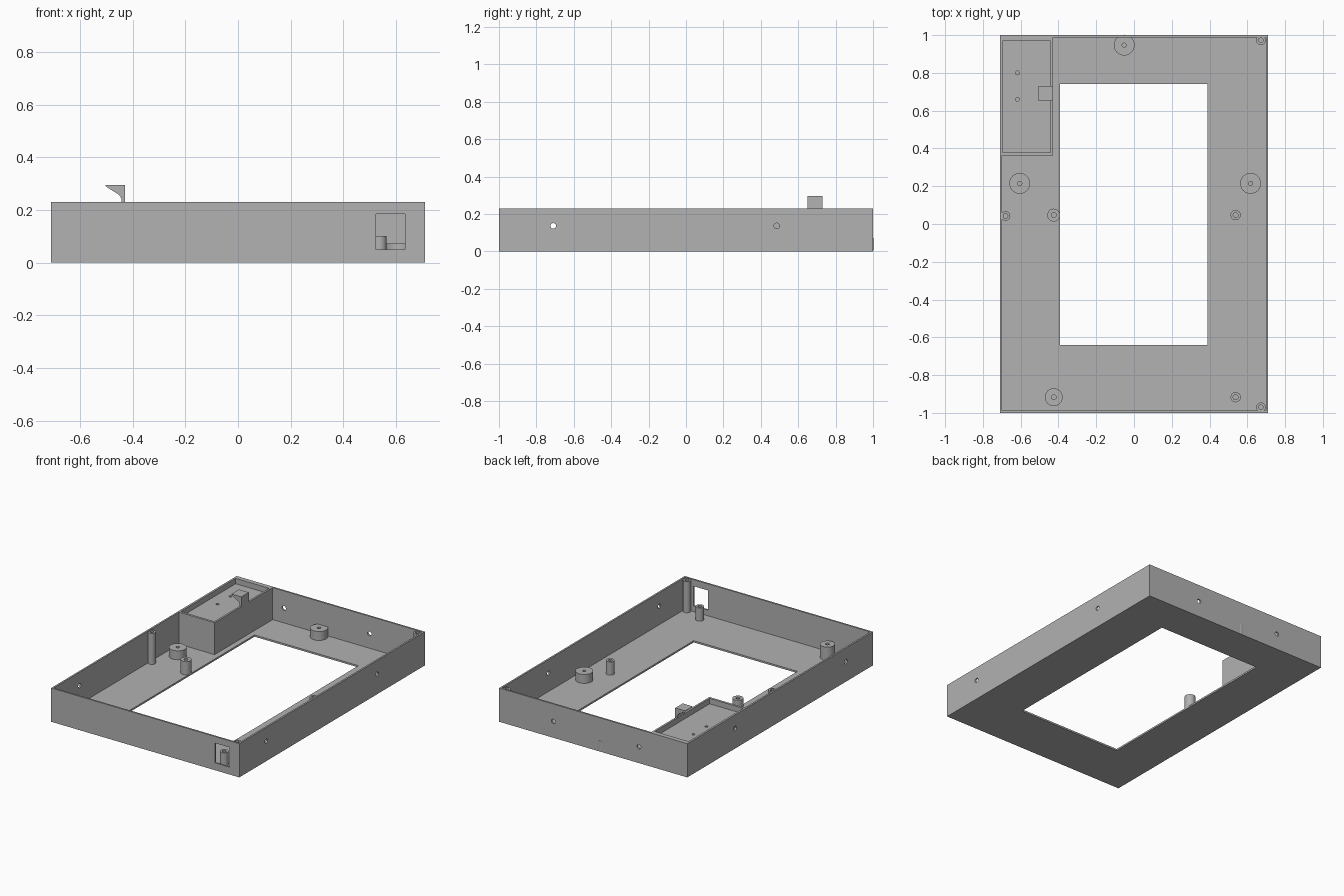
import bpy, bmesh, math
from mathutils import Matrix, Vector

old = bpy.data.objects.get("Cube")
if old:
    bpy.data.objects.remove(old, do_unlink=True)

GREY = (0.445, 0.445, 0.445, 1)
grey = bpy.data.materials.new("plain_grey")
grey.use_nodes = True
grey.diffuse_color = GREY
grey.node_tree.nodes["Principled BSDF"].inputs["Base Color"].default_value = GREY

W, L, H = 0.71, 1.0, 0.23      # half width, half length, height
T = 0.012                      # wall and floor thickness


def finish(name, bm):
    bmesh.ops.recalc_face_normals(bm, faces=bm.faces)
    mesh = bpy.data.meshes.new(name)
    bm.to_mesh(mesh)
    bm.free()
    mesh.materials.append(grey)
    ob = bpy.data.objects.new(name, mesh)
    bpy.context.scene.collection.objects.link(ob)
    return ob


def select(ob):
    bpy.ops.object.select_all(action='DESELECT')
    ob.select_set(True)
    bpy.context.view_layer.objects.active = ob


def block(name, lo, hi):
    bm = bmesh.new()
    lo, hi = Vector(lo), Vector(hi)
    bmesh.ops.create_cube(bm, size=1, matrix=Matrix.Translation((lo + hi) / 2)
                          @ Matrix.Diagonal((hi - lo).to_4d()))
    return finish(name, bm)


def rod(name, centre, radius, length, axis):
    bm = bmesh.new()
    turn = {'x': Matrix.Rotation(math.pi / 2, 4, 'Y'),
            'y': Matrix.Rotation(math.pi / 2, 4, 'X'),
            'z': Matrix.Identity(4)}[axis]
    bmesh.ops.create_cone(bm, cap_ends=True, segments=24, radius1=radius, radius2=radius,
                          depth=length, matrix=Matrix.Translation(centre) @ turn)
    return finish(name, bm)


def cut(ob, cutter):
    cutter.hide_render = True
    mod = ob.modifiers.new("cut", 'BOOLEAN')
    mod.operation = 'DIFFERENCE'
    mod.solver = 'EXACT'
    mod.object = cutter
    select(ob)
    bpy.ops.object.modifier_apply(modifier=mod.name)
    bpy.data.objects.remove(cutter, do_unlink=True)


def boss(name, x, y, radius, top, bore):
    # turned post with a blind screw hole
    bm = bmesh.new()
    profile = [(0, T), (bore, T), (bore, top), (radius, top), (radius, T / 2)]
    verts = [bm.verts.new((r, 0, z)) for r, z in profile]
    edges = [bm.edges.new(pair) for pair in zip(verts, verts[1:])]
    bmesh.ops.spin(bm, geom=verts + edges, cent=(0, 0, 0), axis=(0, 0, 1),
                   angle=math.tau, steps=32)
    bmesh.ops.remove_doubles(bm, verts=bm.verts, dist=1e-5)
    bmesh.ops.translate(bm, verts=bm.verts, vec=(x, y, 0))
    ob = finish(name, bm)
    select(ob)
    bpy.ops.object.shade_smooth_by_angle()


# Case: open tray with a screen opening, a port and screw holes in the walls
case = block("case", (-W, -L, 0), (W, L, H))
cut(case, block("cavity", (T - W, T - L, T), (W - T, L - T, 1)))
cut(case, block("screen_opening", (-0.393, -0.64, -1), (0.39, 0.74, 1)))
cut(case, block("port", (0.525, -1.1, 0.05), (0.635, -0.95, 0.185)))
for side in (-1, 1):
    for y in (-0.71, 0.485):
        cut(case, rod("side_hole", (side * W, y, 0.137), 0.015, 0.1, 'x'))
for x in (-0.345, 0.3):
    cut(case, rod("back_hole", (x, L, 0.112), 0.015, 0.1, 'y'))

# Battery box in the back corner with a shallow recess
box = block("corner_box", (T - W, 0.362, T), (-0.43, L - T, H))
cut(box, block("recess", (-0.696, 0.378, H - 0.037), (-0.443, 0.968, 1)))
for y in (0.66, 0.8):
    cut(box, rod("recess_hole", (-0.617, y, 0.19), 0.01, 0.1, 'z'))

# Hook on the edge of the box
bm = bmesh.new()
outline = [(-0.43, 0.225), (-0.43, 0.296), (-0.505, 0.296), (-0.5, 0.288),
           (-0.452, 0.258), (-0.444, 0.246), (-0.441, 0.225)]
face = bm.faces.new([bm.verts.new((x, 0.65, z)) for x, z in outline])
ext = bmesh.ops.extrude_face_region(bm, geom=[face])
bmesh.ops.translate(bm, vec=(0, 0.08, 0),
                    verts=[v for v in ext["geom"] if isinstance(v, bmesh.types.BMVert)])
finish("hook", bm)

# Wide low bosses
for x, y in ((-0.052, 0.947), (-0.605, 0.215), (0.617, 0.215)):
    boss("wide_boss", x, y, 0.055, 0.073, 0.011)

# Screen mounting posts
for x, y, r in ((-0.425, -0.917, 0.047), (-0.425, 0.047, 0.034),
                (0.538, 0.047, 0.027), (0.538, -0.917, 0.027)):
    boss("mounting_post", x, y, r, 0.102, 0.013)

# Tall lid posts against the walls
for x, y in ((0.672, 0.973), (0.672, -0.97), (-0.68, 0.042)):
    boss("lid_post", x, y, 0.025, 0.224, 0.012)
